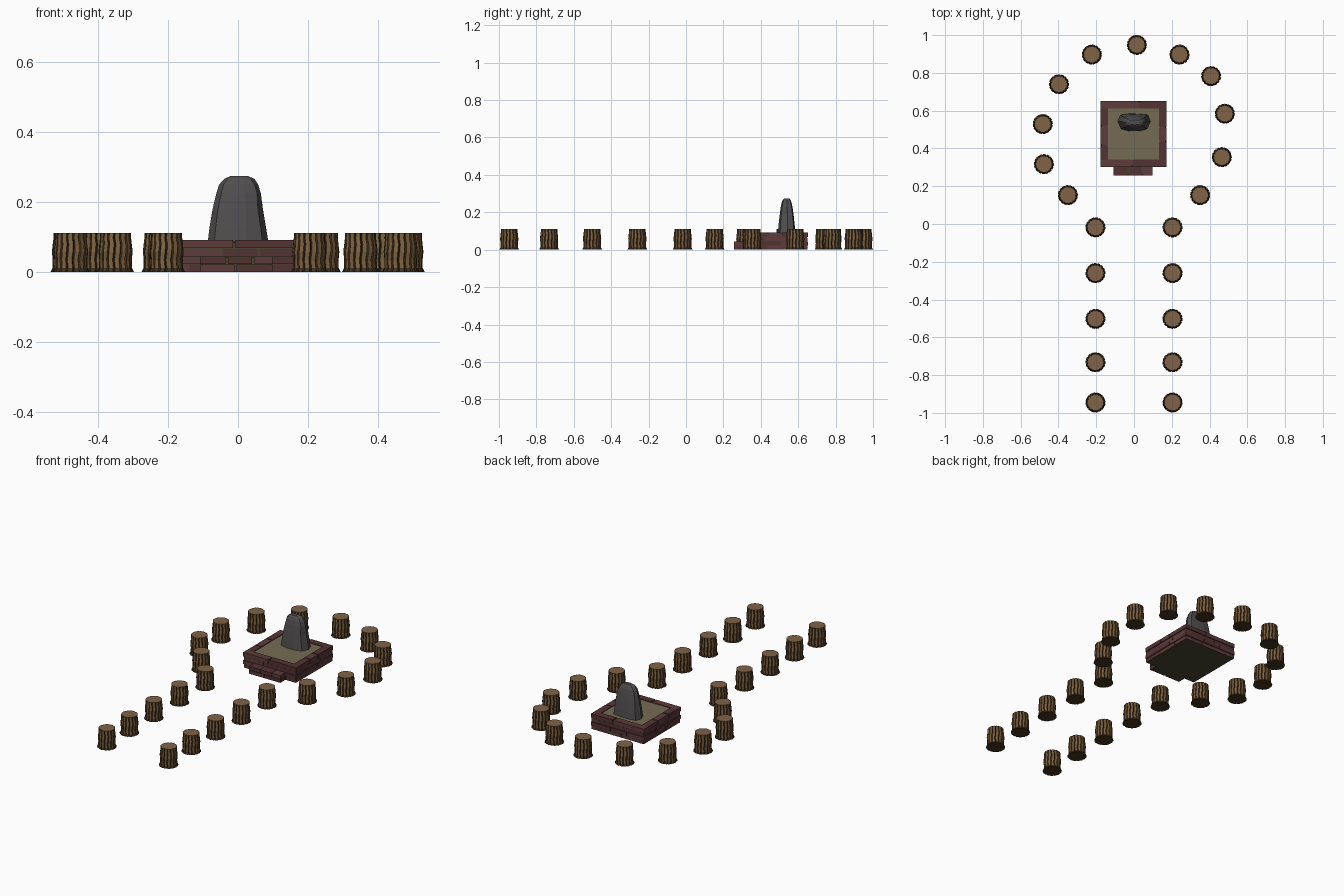
import bpy, bmesh, math, random
from mathutils import Vector

if "Cube" in bpy.data.objects:
    bpy.data.objects.remove(bpy.data.objects["Cube"])

random.seed(4)


def material(name, rgb):
    m = bpy.data.materials.new(name)
    m.diffuse_color = (*[c ** 2.2 for c in rgb], 1)
    m.use_nodes = True
    m.node_tree.nodes["Principled BSDF"].inputs["Base Color"].default_value = m.diffuse_color
    return m


BARK = material("bark", (0.50, 0.39, 0.26))
GROOVE = material("bark_groove", (0.27, 0.21, 0.14))
WOOD = material("cut_wood", (0.50, 0.39, 0.28))
BRICK = [material("brick_a", (0.37, 0.24, 0.24)), material("brick_b", (0.33, 0.21, 0.21))]
MORTAR = material("mortar", (0.29, 0.28, 0.20))
EARTH = material("packed_floor", (0.45, 0.42, 0.33))
STONE = material("stone", (0.32, 0.31, 0.31))


def finish(name, bm, mats):
    bmesh.ops.recalc_face_normals(bm, faces=bm.faces)
    me = bpy.data.meshes.new(name)
    bm.to_mesh(me)
    bm.free()
    for m in mats:
        me.materials.append(m)
    ob = bpy.data.objects.new(name, me)
    bpy.context.collection.objects.link(ob)
    return ob


def add_box(bm, x0, x1, y0, y1, z0, z1, mat=0):
    vs = bmesh.ops.create_cube(bm, size=1)["verts"]
    for v in vs:
        v.co = Vector(((x0 + x1) / 2 + v.co.x * (x1 - x0),
                       (y0 + y1) / 2 + v.co.y * (y1 - y0),
                       (z0 + z1) / 2 + v.co.z * (z1 - z0)))
    for f in {f for v in vs for f in v.link_faces}:
        f.material_index = mat


def loft(bm, rings):
    loops = [[bm.verts.new(p) for p in ring] for ring in rings]
    n = len(loops[0])
    sides = []
    for a, b in zip(loops, loops[1:]):
        sides.append([bm.faces.new((a[k], a[(k + 1) % n], b[(k + 1) % n], b[k])) for k in range(n)])
    return sides, bm.faces.new(loops[0][::-1]), bm.faces.new(loops[-1])


# Log stump: fluted bark, flared foot, cut top
def stump_ring(r, z, twist):
    pts = []
    for k in range(48):
        a = (k // 3) * math.tau / 16 + (0.0, 0.27, 0.33)[k % 3] + twist
        rr = r * (0.91 if k % 3 == 2 else 1.0)
        pts.append((rr * math.cos(a), rr * math.sin(a), z))
    return pts


bm = bmesh.new()
profile = [(0.053, 0, 0), (0.047, 0.012, 0.02), (0.0465, 0.035, -0.03), (0.049, 0.058, 0.03),
           (0.0465, 0.08, 0.06), (0.0445, 0.097, 0.0), (0.0445, 0.112, 0.02)]
sides, bottom, top = loft(bm, [stump_ring(*p) for p in profile])
for i, row in enumerate(sides):
    for k, f in enumerate(row):
        f.material_index = 0 if k % 3 == 0 and i > 0 else 1
bottom.material_index = 1
top.material_index = 2
stump = finish("log_stump", bm, [BARK, GROOVE, WOOD])

# Stumps: two straight rows, then the ring around the platform
spots = [(s * 0.204, y) for y in (-0.945, -0.732, -0.502, -0.26, -0.018) for s in (-1, 1)]
spots += [(-0.35, 0.153), (0.35, 0.153), (-0.477, 0.317), (0.465, 0.354), (-0.483, 0.529),
          (0.481, 0.584), (-0.397, 0.74), (0.408, 0.783), (-0.223, 0.897), (0.241, 0.897), (0.015, 0.948)]
for i, (x, y) in enumerate(spots):
    ob = stump if i == 0 else bpy.data.objects.new("log_stump", stump.data)
    if i:
        bpy.context.collection.objects.link(ob)
    ob.location = (x, y, 0)
    ob.rotation_euler.z = i * 0.9

# Platform core with an earth floor
CX, CY, H, BW, CH = -0.003, 0.477, 0.175, 0.04, 0.0225
bm = bmesh.new()
h = H - 0.005
add_box(bm, CX - h, CX + h, CY - h, CY + h, 0, 0.086)
add_box(bm, CX - 0.101, CX + 0.097, 0.262, CY - h + 0.01, 0, 0.043)
finish("platform_core", bm, [MORTAR])
bm = bmesh.new()
w = H - BW + 0.002
add_box(bm, CX - w, CX + w, CY - w, CY + w, 0.08, 0.088)
finish("platform_floor", bm, [EARTH])


# Brick course: uneven bricks along a line, separated by mortar gaps
def brick_run(a, b, count):
    cuts = [a] + [a + (b - a) * (k + random.uniform(-0.25, 0.25)) / count for k in range(1, count)] + [b]
    return [(p + (0.003 if i else 0), q - (0.003 if i < count - 1 else 0))
            for i, (p, q) in enumerate(zip(cuts, cuts[1:]))]


bm = bmesh.new()
for c in range(4):
    z0, z1 = c * CH + 0.001, (c + 1) * CH - 0.001
    if c == 3:
        z1 = 0.092
    d = H - (0.003 if c % 2 == 0 else 0)
    for s in (-1, 1):
        lo, hi = sorted((s * d, s * (H - BW)))
        tx = d if c % 2 else H - BW
        ty = H - BW if c % 2 else d
        for p, q in brick_run(-tx, tx, random.choice((2, 3, 3))):
            add_box(bm, CX + p, CX + q, CY + lo, CY + hi, z0, z1, random.randint(0, 1))
        for p, q in brick_run(-ty, ty, random.choice((2, 3, 3))):
            add_box(bm, CX + lo, CX + hi, CY + p, CY + q, z0, z1, random.randint(0, 1))
finish("platform_bricks", bm, BRICK)

# Front step of two courses
bm = bmesh.new()
for c in range(2):
    for p, q in brick_run(-0.105, 0.102, 2 + c):
        add_box(bm, CX + p, CX + q, 0.257, 0.305, c * CH + 0.001, (c + 1) * CH - 0.001, random.randint(0, 1))
finish("front_step", bm, BRICK)

# Standing stone: faceted slab tapering to a chamfered top
outline = [(-1, 0.1), (-0.78, -0.75), (-0.25, -1), (0.3, -1), (0.8, -0.75),
           (1, 0.1), (0.86, 0.85), (0.3, 0.97), (-0.3, 1), (-0.86, 0.85)]
levels = [(0.083, 0.086, 0.047, 0.0), (0.125, 0.081, 0.044, 0.0), (0.18, 0.073, 0.038, 0.0),
          (0.225, 0.064, 0.032, 0.002), (0.25, 0.056, 0.027, 0.002), (0.266, 0.043, 0.021, 0.003),
          (0.274, 0.027, 0.013, 0.003)]
bm = bmesh.new()
loft(bm, [[(dx + hx * x + random.uniform(-0.002, 0.002), 0.538 + hy * y, z) for x, y in outline]
          for z, hx, hy, dx in levels])
finish("standing_stone", bm, [STONE])
